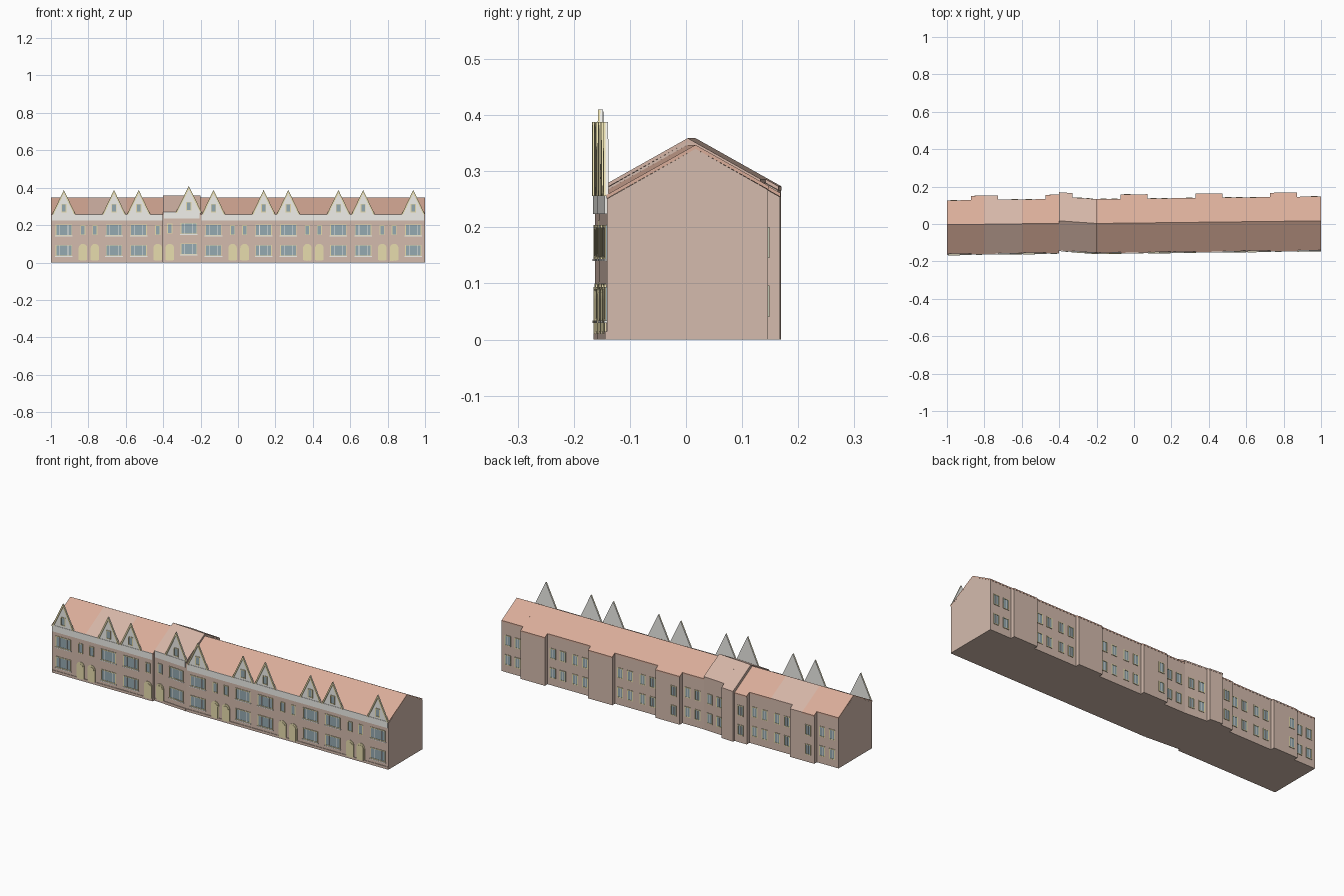
import bpy, bmesh, math

if "Cube" in bpy.data.objects:
    bpy.data.objects.remove(bpy.data.objects["Cube"])

COL = {
    "brick": (0.66, 0.50, 0.42, 1), "roof": (0.70, 0.42, 0.32, 1), "roof_pale": (0.67, 0.47, 0.39, 1),
    "white": (0.87, 0.86, 0.82, 1), "cream": (0.80, 0.72, 0.42, 1), "glass": (0.30, 0.40, 0.44, 1),
}
MATS = {}
for n, c in COL.items():
    MATS[n] = bpy.data.materials.new(n)
    MATS[n].diffuse_color = c

PARTS = {}


def part(name, mat):
    if name not in PARTS:
        PARTS[name] = (bmesh.new(), mat)
    return PARTS[name][0]


# terrace segments: x range, depth shift at both ends (slight skew), extra height
SEGS = [(-1.0, -0.4, -0.021, -0.013, 0.0), (-0.4, -0.2, 0.0, -0.014, 0.012), (-0.2, 1.0, -0.014, 0.0, 0.0)]
FRONT, RIDGE, BACK, WING = -0.141, 0.017, 0.146, 0.169
RIDGE_Z, SLOPE = 0.340, 0.565


def seg(x):
    return next((s for s in SEGS if s[0] <= x < s[1]), SEGS[-1])


def shift(x, s):
    return s[2] + (s[3] - s[2]) * (x - s[0]) / (s[1] - s[0])


def prism(bm, a, b):
    """Closed solid between two matching rings of points."""
    va, vb = [bm.verts.new(p) for p in a], [bm.verts.new(p) for p in b]
    bm.faces.new(va)
    bm.faces.new(vb[::-1])
    for i in range(len(va)):
        j = (i + 1) % len(va)
        bm.faces.new((va[i], vb[i], vb[j], va[j]))


def slab(name, mat, pts, wall_y, d0, d1, s, side=-1):
    """Extrude an (x, z) outline off a wall, from offset d0 to d1."""
    rings = [[(x, wall_y + shift(x, s) + side * d, z) for x, z in pts] for d in (d0, d1)]
    prism(part(name, mat), *rings)


def rect(x, z, w, h):
    return [(x - w / 2, z), (x + w / 2, z), (x + w / 2, z + h), (x - w / 2, z + h)]


def bar_frame(name, x, z, w, h, t, wall, d, s, side=-1):
    for r in (rect(x, z, w, t), rect(x, z + h - t, w, t),
              rect(x - w / 2 + t / 2, z + t, t, h - 2 * t), rect(x + w / 2 - t / 2, z + t, t, h - 2 * t)):
        slab(name, "cream", r, wall, -0.001, d, s, side)


def arch(x, z, w, h):
    r = w / 2
    return [(x - r, z), (x + r, z)] + [(x + r * math.cos(a), z + h - r + r * math.sin(a))
                                       for a in [math.pi * i / 10 for i in range(11)]]


def window(x, z, w, h, mullions=(), wall=FRONT, s=None, side=-1):
    where = "front" if side < 0 else "rear"
    s = s or seg(x)
    slab(where + "_window_glass", "glass", rect(x, z, w, h), wall, -0.001, 0.001, s, side)
    bar_frame(where + "_window_frame", x, z, w, h, 0.004, wall, 0.003, s, side)
    for m in mullions:
        slab(where + "_window_mullion", "white", rect(x + m * w, z, 0.003, h), wall, 0, 0.0025, s, side)


# walls and roof, sliced wherever the rear wings or segments change
wings = [(0.4 * k - 0.80 - 0.072, 0.4 * k - 0.80 + 0.072) for k in range(5)]
cuts = sorted({-1, -0.8, -0.6, -0.4, -0.2, 1} | {round(v, 3) for w in wings for v in w})


def rear_y(x):
    return WING if any(a < x < b for a, b in wings) else BACK


for x0, x1 in zip(cuts, cuts[1:]):
    m = (x0 + x1) / 2
    s = seg(m)
    back, dz = rear_y(m), s[4]
    rz = RIDGE_Z + dz

    def zat(y):
        return rz - SLOPE * abs(y - RIDGE)

    body = [(FRONT, 0), (FRONT, zat(FRONT)), (RIDGE, rz), (back, zat(back)), (back, 0)]
    t, o = 0.007, 0.001
    cover = [(FRONT - o, zat(FRONT)), (FRONT - o, zat(FRONT) + t), (RIDGE, rz + t),
             (back + o, zat(back) + t), (back + o, zat(back)), (RIDGE, rz)]
    pale = -0.8 < m < -0.6 or -0.4 < m < -0.2
    for name, mat, prof in (("brick_walls", "brick", body),
                            ("pale_roof" if pale else "tiled_roof", "roof_pale" if pale else "roof", cover)):
        prism(part(name, mat), *[[(x, y + shift(x, s), z) for y, z in prof] for x in (x0, x1)])

# white eaves board and low plinth along the front
for s in SEGS:
    w, c = s[1] - s[0], (s[0] + s[1]) / 2
    slab("eaves_board", "white", rect(c, 0.224 + s[4], w - 0.01, 0.034), FRONT, -0.001, 0.004, s)
    slab("plinth", "brick", rect(c, 0, w - 0.004, 0.014), FRONT, -0.001, 0.003, s)

# houses in mirrored pairs
for k in range(5):
    p = 0.4 * k - 0.797
    for sg in (-1, 1):
        xd, xw = p + sg * 0.032, p + sg * 0.134
        s = seg(xw)
        dz = s[4]
        # arched door with inset panel
        slab("door_surround", "cream", arch(xd, 0.008, 0.046, 0.092), FRONT, -0.001, 0.003, s)
        slab("arched_door", "cream", arch(xd, 0.010, 0.034, 0.080), FRONT, 0.002, 0.005, s)
        # windows
        window(xd, 0.146 + dz * 0.7, 0.027, 0.054, s=s)
        for z in (0.034, 0.144):
            window(xw, z + dz * 0.7, 0.088, 0.060, (-0.25, 0.25), s=s)
            slab("window_sill", "white", rect(xw, z + dz * 0.7 - 0.004, 0.094, 0.004), FRONT, 0, 0.005, s)
        # flat triangular gable with bargeboards and a small window
        hw, z0, h = (0.070, 0.266, 0.144) if dz else (0.063, 0.256, 0.132)
        slab("front_gable", "white", [(xw - hw, z0), (xw + hw, z0), (xw, z0 + h)], FRONT, -0.003, 0.002, s)
        for q in (-1, 1):
            slab("bargeboard", "cream", [(xw + q * hw, z0), (xw, z0 + h), (xw, z0 + h - 0.018),
                                         (xw + q * (hw - 0.008), z0)], FRONT, 0.001, 0.006, s)
        slab("gable_window_glass", "glass", rect(xw, z0 + 0.014, 0.025, 0.042), FRONT, 0.001, 0.003, s)
        bar_frame("gable_window_frame", xw, z0 + 0.012, 0.028, 0.046, 0.004, FRONT, 0.005, s)
        # rear windows, two columns per house in the recess
        for d in (0.104, 0.163):
            for z in (0.040, 0.145):
                x = 0.4 * k - 0.8 + sg * d
                window(x, z, 0.034, 0.056, (0,), BACK, s, 1)
    # one column on the rear wings
    if k < 3:
        for z in (0.040, 0.145):
            x = 0.4 * k - 0.8 - 0.036
            window(x, z, 0.034, 0.056, (0,), WING, None, 1)

# finish meshes
for name, (bm, mat) in PARTS.items():
    bmesh.ops.recalc_face_normals(bm, faces=bm.faces)
    me = bpy.data.meshes.new(name)
    bm.to_mesh(me)
    bm.free()
    me.materials.append(MATS[mat])
    bpy.context.collection.objects.link(bpy.data.objects.new(name, me))

for m in bpy.data.materials:
    if m.users and not m.is_grease_pencil:
        m.use_nodes = True
        m.node_tree.nodes["Principled BSDF"].inputs["Base Color"].default_value = m.diffuse_color
